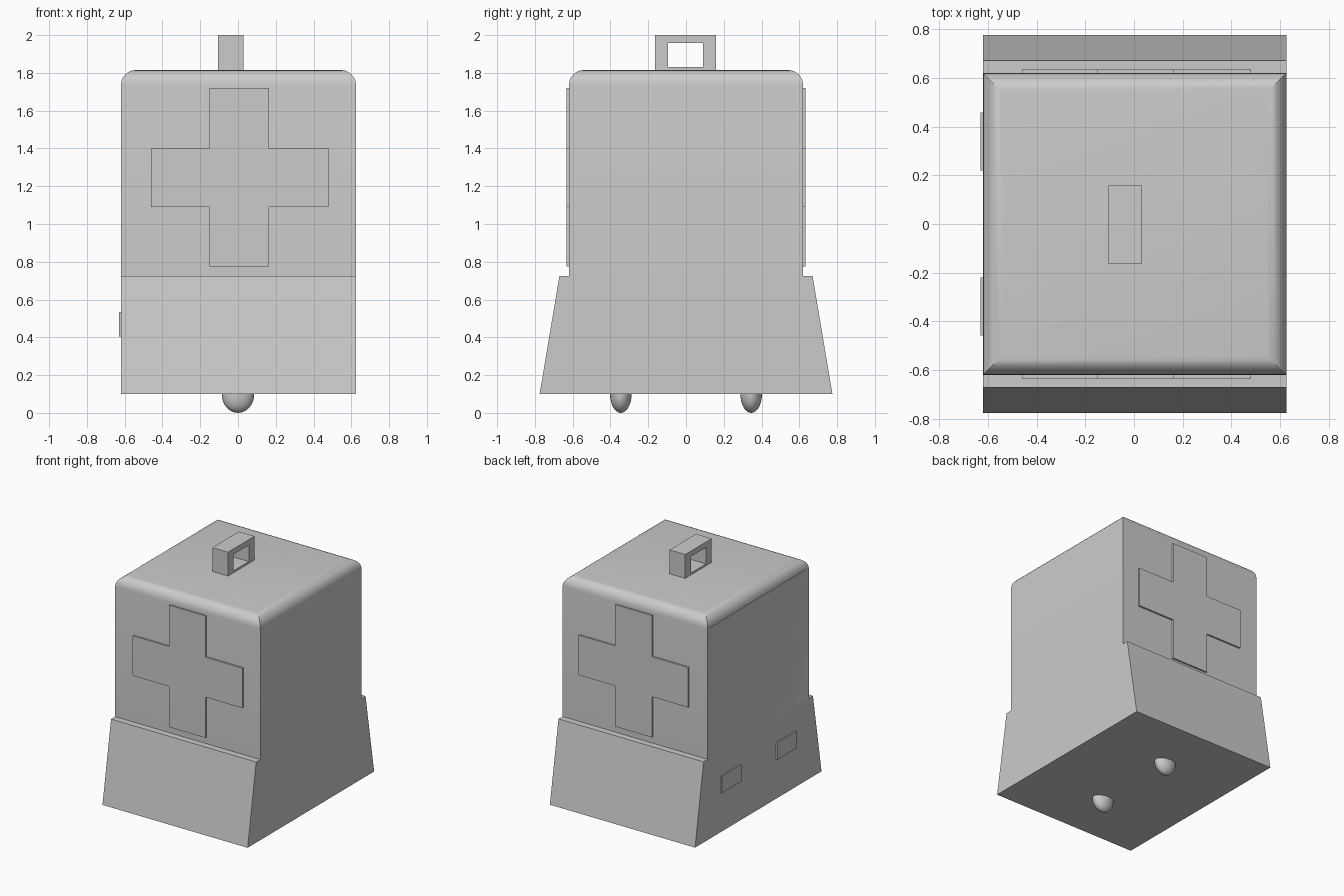
import bpy, bmesh
from math import sin, cos, pi, radians

if "Cube" in bpy.data.objects:
    bpy.data.objects.remove(bpy.data.objects["Cube"])


def finish(name, bm):
    bmesh.ops.recalc_face_normals(bm, faces=bm.faces)
    mesh = bpy.data.meshes.new(name)
    bm.to_mesh(mesh)
    bm.free()
    mesh.set_sharp_from_angle(angle=radians(28))
    obj = bpy.data.objects.new(name, mesh)
    bpy.context.collection.objects.link(obj)
    return obj


def prism(name, outline, to_3d, a, b):
    """Extrude a closed 2D outline between depths a and b."""
    bm = bmesh.new()
    lo = [bm.verts.new(to_3d(u, v, a)) for u, v in outline]
    hi = [bm.verts.new(to_3d(u, v, b)) for u, v in outline]
    bm.faces.new(lo)
    bm.faces.new(hi)
    for i in range(len(lo)):
        j = (i + 1) % len(lo)
        bm.faces.new((lo[i], lo[j], hi[j], hi[i]))
    return finish(name, bm)


def rect(u0, u1, v0, v1):
    return [(u0, v0), (u1, v0), (u1, v1), (u0, v1)]


def along_x(u, v, d):
    return (d, u, v)


def along_y(u, v, d):
    return (u, d, v)


W, X1 = 0.62, 0.625
WAIST, TOP, R = 0.725, 1.815, 0.08

# Upper body: box lofted in rings with a rounded top rim
bm = bmesh.new()


def ring(inset, z):
    return [bm.verts.new(p) for p in (
        (-W + inset, -W + inset, z), (X1 - inset, -W + inset, z),
        (X1 - inset, W - inset, z), (-W + inset, W - inset, z))]


steps = 6
rings = [ring(0, WAIST)]
for i in range(steps + 1):
    a = i / steps * pi / 2
    rings.append(ring(R * (1 - cos(a)), TOP - R + R * sin(a)))
for k in range(len(rings) - 1):
    lo, hi = rings[k], rings[k + 1]
    for i in range(4):
        j = (i + 1) % 4
        if k == 0 and i == 3:
            continue                      # left side is recessed instead
        f = bm.faces.new((lo[i], lo[j], hi[j], hi[i]))
        f.smooth = k > 0
bm.faces.new(rings[-1])

# Shallow recess with sloping margins on the left side
lo, hi = rings[0], rings[1]
outer = [lo[0], lo[3], hi[3], hi[0]]
inner = [bm.verts.new((-W + 0.035, y, z)) for y, z in
         ((-0.46, 0.875), (0.46, 0.875), (0.46, TOP - R), (-0.46, TOP - R))]
bm.faces.new(inner)
for i in range(4):
    j = (i + 1) % 4
    bm.faces.new((outer[i], outer[j], inner[j], inner[i]))
finish("upper_body", bm)

# Flared skirt, open where the upper body sits on it
bm = bmesh.new()
prof = [(-W, WAIST), (-0.67, WAIST), (-0.775, 0.1),
        (0.775, 0.1), (0.67, WAIST), (W, WAIST)]
left = [bm.verts.new((-W, y, z)) for y, z in prof]
right = [bm.verts.new((X1, y, z)) for y, z in prof]
bm.faces.new(left)
bm.faces.new(right)
for i in range(len(prof) - 1):
    bm.faces.new((left[i], left[i + 1], right[i + 1], right[i]))
finish("skirt", bm)

# Raised crosses on the front and back
cross = [(-0.15, 0.775), (0.165, 0.775), (0.165, 1.09), (0.48, 1.09),
         (0.48, 1.4), (0.165, 1.4), (0.165, 1.72), (-0.15, 1.72),
         (-0.15, 1.4), (-0.46, 1.4), (-0.46, 1.09), (-0.15, 1.09)]
for name, s in (("front_cross", -1), ("back_cross", 1)):
    prism(name, cross, along_y, s * 0.615, s * 0.633)

# Small plates, one either side, on the left of the skirt
for name, s in (("plate_front", -1), ("plate_back", 1)):
    prism(name, rect(s * 0.22, s * 0.458, 0.405, 0.535), along_x, -0.63, -0.615)

# Carrying handle: square loop with a window through it
bm = bmesh.new()
loops = [[[bm.verts.new((x, y, z)) for y, z in r]
          for r in (rect(-0.165, 0.16, 1.81, 2.0), rect(-0.095, 0.09, 1.83, 1.957))]
         for x in (-0.105, 0.03)]
for i in range(4):
    j = (i + 1) % 4
    for o, n in loops:
        bm.faces.new((o[i], o[j], n[j], n[i]))
    for r in range(2):
        p, q = loops[0][r], loops[1][r]
        bm.faces.new((p[i], p[j], q[j], q[i]))
finish("handle", bm)

# Rounded feet: lower halves of squashed spheres
for name, y in (("front_foot", -0.345), ("back_foot", 0.345)):
    bm = bmesh.new()
    bmesh.ops.create_uvsphere(bm, u_segments=32, v_segments=16, radius=1)
    bmesh.ops.delete(bm, geom=[v for v in bm.verts if v.co.z > 0.01], context='VERTS')
    for v in bm.verts:
        v.co = (v.co.x * 0.086, y + v.co.y * 0.057, 0.1 + v.co.z * 0.1)
    for f in bm.faces:
        f.smooth = True
    finish(name, bm)
